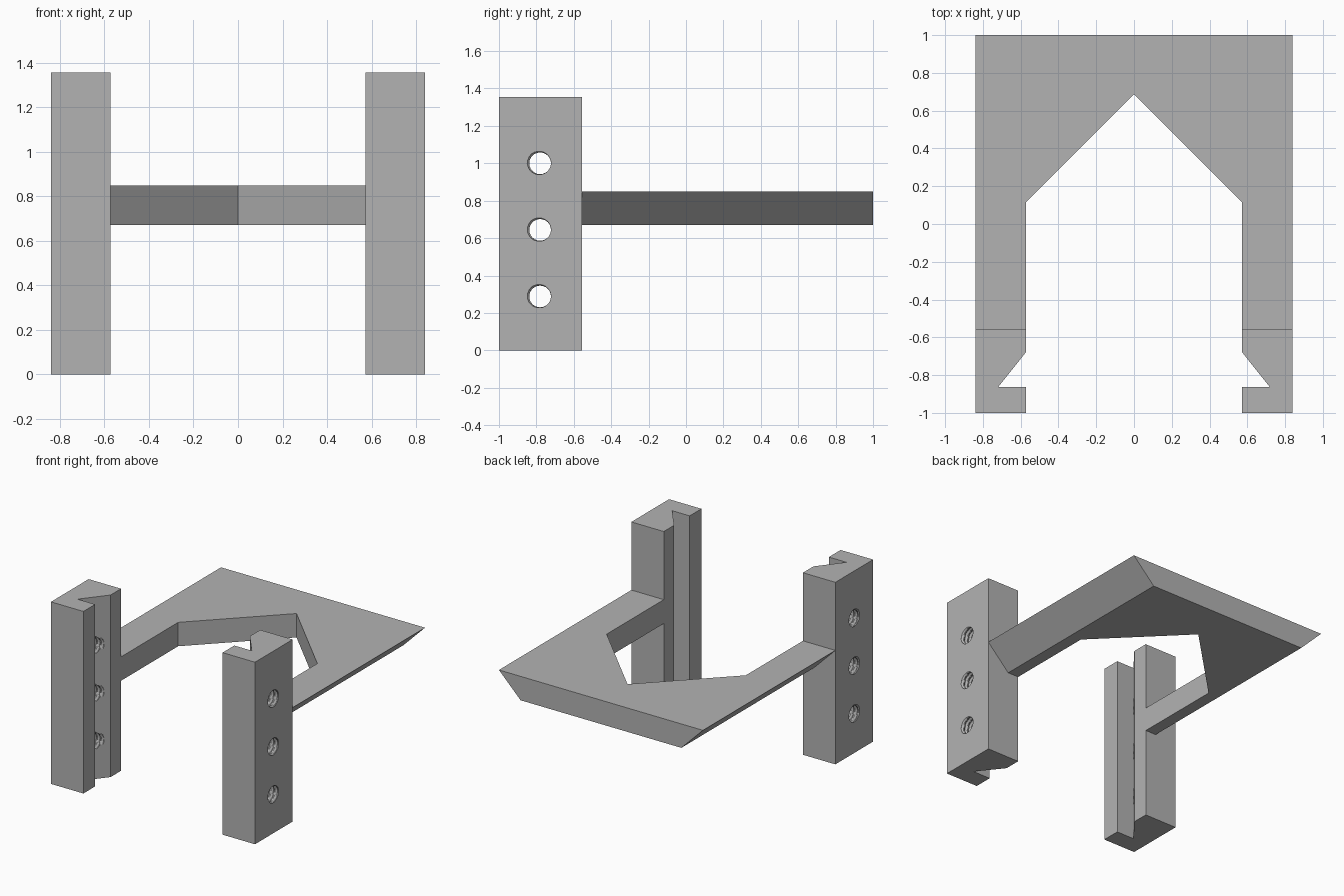
import bpy, bmesh, math

cube = bpy.data.objects.get("Cube")
if cube:
    bpy.data.objects.remove(cube)

# Single grey material
grey = bpy.data.materials.new("plain_grey")
grey.use_nodes = True
GREY = (0.45, 0.45, 0.45, 1)
grey.diffuse_color = GREY
grey.node_tree.nodes["Principled BSDF"].inputs["Base Color"].default_value = GREY

OUT, IN = 0.84, 0.573        # outer and inner x of the posts
FRONT, JOIN, BACK = -1.0, -0.557, 1.0
HEIGHT = 1.355
LOW, HIGH = 0.67, 0.848      # underside and top of the frame


def loft(name, rings):
    """Skin closed rings of points together and cap both ends."""
    bm = bmesh.new()
    rows = [[bm.verts.new(p) for p in ring] for ring in rings]
    n = len(rows[0])
    for a, b in zip(rows, rows[1:]):
        for j in range(n):
            k = (j + 1) % n
            bm.faces.new((a[j], a[k], b[k], b[j]))
    bm.faces.new(rows[0])
    bm.faces.new(rows[-1])
    bmesh.ops.recalc_face_normals(bm, faces=bm.faces)
    mesh = bpy.data.meshes.new(name)
    bm.to_mesh(mesh)
    bm.free()
    mesh.materials.append(grey)
    obj = bpy.data.objects.new(name, mesh)
    bpy.context.collection.objects.link(obj)
    return obj


def thread_cutter(name, x0, x1, y, z, pitch=0.032, steps=8, sides=24):
    """Rod with a helical ridge, lying along x."""
    rings = []
    for i in range(int((x1 - x0) / pitch * steps) + 1):
        ring = []
        for j in range(sides):
            phase = (i / steps + j / sides) % 1
            ridge = max(0, 1 - abs(phase - 0.5) / 0.375)
            r = 0.058 + 0.013 * ridge
            a = math.tau * j / sides
            ring.append((x0 + i * pitch / steps, y + r * math.cos(a), z + r * math.sin(a)))
        rings.append(ring)
    return loft(name, rings)


# U-shaped frame with a pointed opening and undercut outer sides
half = [(OUT, BACK), (OUT, JOIN), (IN, JOIN), (IN, 0.115)]
outline = half + [(0, 0.688)] + [(-x, y) for x, y in reversed(half)]
slope = HIGH - LOW
bottom = [(math.copysign(OUT - slope, x) if abs(x) == OUT else x, y, LOW) for x, y in outline]
loft("frame", [bottom, [(x, y, HIGH) for x, y in outline]])

# Grooved posts with three threaded holes each
profile = [(OUT, FRONT), (OUT, JOIN), (IN, JOIN), (IN, -0.68),
           (0.718, -0.862), (IN, -0.862), (IN, FRONT)]
for side, label in ((1, "left"), (-1, "right")):
    post = loft(label + "_post", [[(side * x, y, z) for x, y in profile] for z in (0, HEIGHT)])
    for i in range(3):
        ends = sorted((side * 0.55, side * 0.88))
        cutter = thread_cutter(f"{label}_hole_cutter_{i + 1}", *ends, -0.78, 0.288 + 0.356 * i)
        cutter.hide_render = True
        cutter.hide_viewport = True
        mod = post.modifiers.new("threaded_hole", 'BOOLEAN')
        mod.operation = 'DIFFERENCE'
        mod.solver = 'EXACT'
        mod.object = cutter
